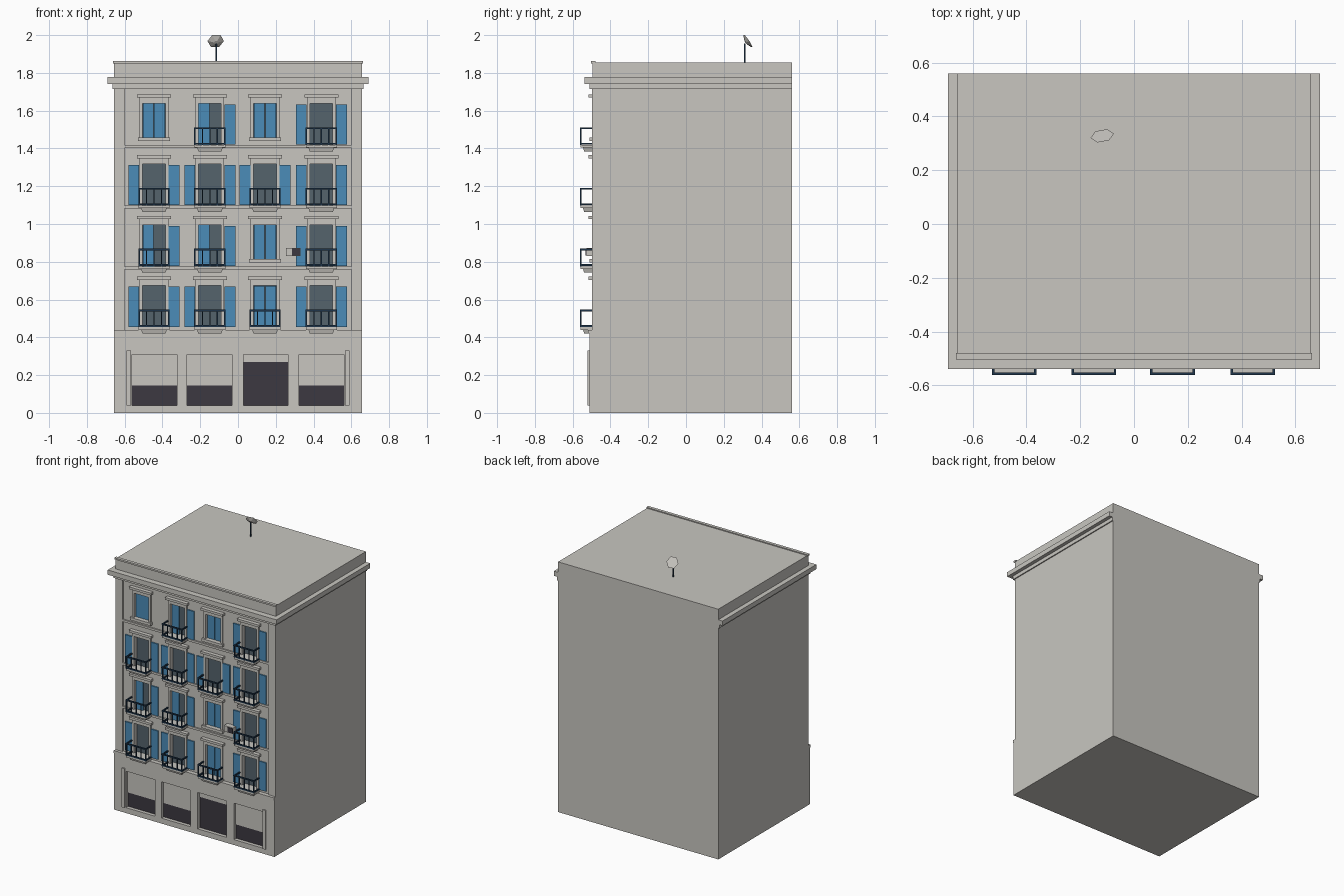
import bpy, bmesh, math
from mathutils import Matrix, Vector

if "Cube" in bpy.data.objects:
    bpy.data.objects.remove(bpy.data.objects["Cube"])


def material(name, rgb):
    m = bpy.data.materials.new(name)
    m.use_nodes = True
    m.diffuse_color = (*rgb, 1)
    m.node_tree.nodes["Principled BSDF"].inputs["Base Color"].default_value = (*rgb, 1)
    return m


STONE = material("warm grey stone", (0.58, 0.565, 0.53))
BLUE = material("blue shutter", (0.07, 0.265, 0.48))
GLASS = material("slate glass", (0.09, 0.125, 0.15))
IRON = material("navy iron", (0.013, 0.035, 0.07))
DARK = material("dark shopfront", (0.045, 0.04, 0.052))

parts = {}


def box(part, mat, x, y, z, taper=1.0):
    """Add a box to a named part; each axis is a (low, high) pair."""
    bm, _ = parts.setdefault(part, (bmesh.new(), mat))
    mid = [(a + b) / 2 for a, b in (x, y, z)]
    size = [b - a for a, b in (x, y, z)]
    new = bmesh.ops.create_cube(bm, size=1)["verts"]
    for v in new:
        if v.co.z < 0:
            v.co.x *= taper
            if v.co.y < 0:
                v.co.y += 1 - taper
        v.co = Vector([m + c * s for m, c, s in zip(mid, v.co, size)])


def finish(part):
    bm, mat = parts.pop(part)
    mesh = bpy.data.meshes.new(part)
    bm.to_mesh(mesh)
    bm.free()
    mesh.materials.append(mat)
    ob = bpy.data.objects.new(part, mesh)
    bpy.context.collection.objects.link(ob)
    return ob


W, BACK = 0.657, 0.56
WALL, PIER, SHOP = -0.487, -0.497, -0.512     # front planes
GLASS_Y, SHOP_Y = -0.46, -0.482
COLUMNS = (-0.445, -0.149, 0.143, 0.441)
FLOORS = (0.446, 0.768, 1.09, 1.411)
# O open, H left leaf closed, C closed; lower case has no balcony
LAYOUT = ("OOCO", "HHcO", "OOOO", "cHcO")

# Main volume and front corner piers
box("building_body", STONE, (-W, W), (WALL, BACK), (0, 1.855))
for s in (-1, 1):
    xs = sorted((s * 0.6, s * W))
    box("corner_piers", STONE, xs, (PIER, WALL), (0.43, 1.72))
box("ground_floor", STONE, (-W, W), (SHOP, WALL), (0, 0.42))
box("floor_band", STONE, (-W, W), (-0.518, WALL), (0.42, 0.44))
for b in FLOORS[1:]:
    box("floor_band", STONE, (-0.6, 0.6), (PIER, WALL), (b - 0.008, b + 0.008))

# Cornice and parapet
box("cornice", STONE, (-0.665, 0.665), (-0.51, BACK), (1.715, 1.742))
box("cornice", STONE, (-0.692, 0.692), (-0.538, BACK), (1.742, 1.777))
box("parapet", STONE, (-W, W), (-0.494, WALL), (1.777, 1.85))
box("parapet_lip", STONE, (-0.662, 0.662), (-0.503, -0.48), (1.85, 1.862))

# Windows
for b, row in zip(FLOORS, LAYOUT):
    for c, kind in zip(COLUMNS, row):
        balcony = kind.isupper()
        kind = kind.upper()
        low, top = b + (0.008 if balcony else 0.048), b + 0.228
        box("window_cutter", STONE, (c - 0.06, c + 0.06), (-0.6, GLASS_Y), (low, top))
        box("window_glass", GLASS, (c - 0.06, c + 0.06), (GLASS_Y - 0.004, GLASS_Y), (low, top))

        # Surround, lintel and sill
        for s in (-1, 1):
            xs = sorted((c + s * 0.06, c + s * 0.076))
            box("window_surround", STONE, xs, (PIER, WALL), (low, top))
        box("window_surround", STONE, (c - 0.076, c + 0.076), (PIER, WALL), (top, b + 0.26))
        box("lintel", STONE, (c - 0.09, c + 0.09), (-0.515, WALL), (b + 0.258, b + 0.275))
        if not balcony:
            box("window_sill", STONE, (c - 0.085, c + 0.085), (-0.51, WALL), (b + 0.028, b + 0.048))

        # Shutter leaves, folded back on the wall or closed in the opening
        for s in (-1, 1):
            if kind == "C" or (kind == "H" and s < 0):
                xs = sorted((c + s * 0.0015, c + s * 0.059))
                box("closed_shutter", BLUE, xs, (-0.478, -0.468), (low, top - 0.002))
            else:
                xs = sorted((c + s * 0.078, c + s * 0.135))
                box("open_shutter", BLUE, xs, (-0.496, WALL), (b + 0.01, b + 0.222))

        # Balcony slab, bracket and railing
        if balcony:
            box("balcony_slab", STONE, (c - 0.082, c + 0.082), (-0.558, WALL), (b - 0.006, b + 0.008))
            box("balcony_bracket", STONE, (c - 0.068, c + 0.068), (-0.545, WALL), (b - 0.026, b - 0.006), 0.9)
            for z in (b + 0.01, b + 0.092):
                box("railing", IRON, (c - 0.083, c + 0.083), (-0.562, -0.552), (z, z + 0.009))
                for s in (-1, 1):
                    xs = sorted((c + s * 0.074, c + s * 0.083))
                    box("railing", IRON, xs, (-0.552, PIER), (z, z + 0.009))
            for i in range(-2, 3):
                x, r = c + i * 0.0395, 0.004 if abs(i) == 2 else 0.003
                box("railing", IRON, (x - r, x + r), (-0.561, -0.553), (b + 0.008, b + 0.095))

# Shopfronts with roller blinds at different heights
for c, blind in zip((-0.443, -0.15, 0.147, 0.443), (0.145, 0.145, 0.27, 0.145)):
    xs = (c - 0.119, c + 0.119)
    box("shop_cutter", STONE, xs, (-0.6, SHOP_Y), (0.04, 0.31))
    box("shopfront", DARK, xs, (SHOP_Y - 0.004, SHOP_Y), (0.04, blind))
    box("roller_blind", STONE, xs, (SHOP_Y - 0.009, SHOP_Y), (blind, 0.31))
for s in (-1, 1):
    xs = sorted((s * 0.567, s * 0.59))
    box("shop_end_strip", STONE, xs, (-0.522, SHOP), (0.04, 0.33))

# Air conditioner
box("air_conditioner", STONE, (0.255, 0.33), (-0.528, WALL), (0.83, 0.874))
box("air_conditioner_grille", DARK, (0.287, 0.327), (-0.532, -0.528), (0.834, 0.87))

# Roof aerial: pole and shallow six-sided dish
box("aerial_pole", IRON, (-0.119, -0.111), (0.308, 0.316), (1.85, 1.955))
bm = bmesh.new()
bmesh.ops.create_cone(bm, cap_ends=True, segments=6, radius1=0.012, radius2=0.044, depth=0.014)
normal = Vector((-0.15, 0.82, 0.55))
turn = normal.to_track_quat("Z", "Y").to_matrix().to_4x4()
spin = Matrix.Rotation(math.radians(30), 4, "Z")
bm.transform(Matrix.Translation((-0.117, 0.322, 1.965)) @ turn @ spin)
parts["aerial_dish"] = (bm, STONE)

objects = {name: finish(name) for name in list(parts)}

# Cut the openings, then drop the cutters
for target, cutter in (("building_body", "window_cutter"), ("building_body", "shop_cutter"),
                       ("ground_floor", "shop_cutter")):
    mod = objects[target].modifiers.new("openings", "BOOLEAN")
    mod.operation, mod.solver = "DIFFERENCE", "EXACT"
    mod.object = objects[cutter]
    bpy.context.view_layer.objects.active = objects[target]
    bpy.ops.object.modifier_apply(modifier=mod.name)
for name in ("window_cutter", "shop_cutter"):
    bpy.data.objects.remove(objects[name])
